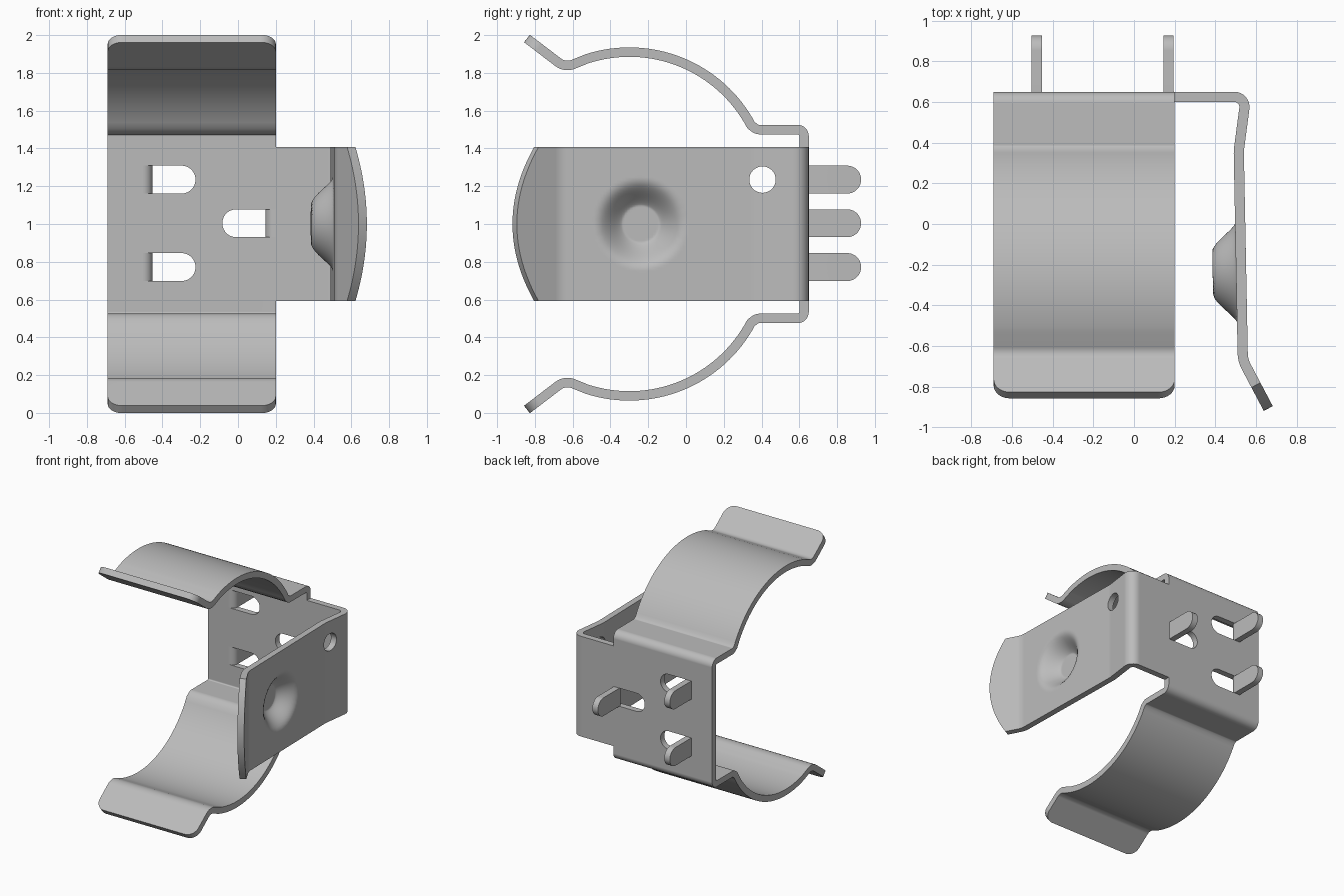
import bpy, bmesh, math
from mathutils import Vector

THICK = 0.05
MID_Z = 1.0

if "Cube" in bpy.data.objects:
    bpy.data.objects.remove(bpy.data.objects["Cube"], do_unlink=True)

steel = bpy.data.materials.new("grey steel")
steel.use_nodes = True
colour = (0.5, 0.5, 0.5, 1)
steel.diffuse_color = colour
steel.node_tree.nodes["Principled BSDF"].inputs["Base Color"].default_value = colour


def rounded_path(corners, steps=8):
    """Polyline through (a, b, radius) corners, with each corner filleted."""
    pts = [Vector(c[:2]) for c in corners]
    out = [pts[0]]
    for i in range(1, len(pts) - 1):
        p, r = pts[i], corners[i][2]
        d0, d1 = (pts[i - 1] - p).normalized(), (pts[i + 1] - p).normalized()
        if r == 0:
            out.append(p)
            continue
        half = d0.angle(d1) / 2
        centre = p + (d0 + d1).normalized() * (r / math.sin(half))
        start = p + d0 * (r / math.tan(half)) - centre
        end = p + d1 * (r / math.tan(half)) - centre
        sweep = start.angle_signed(end)
        for k in range(steps + 1):
            a = -sweep * k / steps
            c, s = math.cos(a), math.sin(a)
            out.append(centre + Vector((start.x * c - start.y * s,
                                        start.x * s + start.y * c)))
    return out + [pts[-1]]


def subdivide(path, step):
    """Split every segment but the last one to at most the given step."""
    out = [path[0]]
    for a, b in zip(path[:-2], path[1:-1]):
        n = max(1, math.ceil((b - a).length / step))
        out += [a.lerp(b, k / n) for k in range(1, n + 1)]
    return out + [path[-1]]


def sheet(name, path, stations, trim, place, both_ends=False, shape=None):
    """Bent strip: the path swept over the stations, ends shortened by trim."""
    bm = bmesh.new()
    columns = []
    for t in stations:
        row = [p.copy() for p in path]
        row[-1] -= (path[-1] - path[-2]).normalized() * trim(t)
        if both_ends:
            row[0] -= (path[0] - path[1]).normalized() * trim(t)
        co = [Vector(place(p.x, p.y, t)) for p in row]
        columns.append([bm.verts.new(shape(v) if shape else v) for v in co])
    for c0, c1 in zip(columns, columns[1:]):
        for i in range(len(path) - 1):
            bm.faces.new((c0[i], c0[i + 1], c1[i + 1], c1[i]))
    mesh = bpy.data.meshes.new(name)
    bm.to_mesh(mesh)
    bm.free()
    mesh.materials.append(steel)
    obj = bpy.data.objects.new(name, mesh)
    bpy.context.collection.objects.link(obj)
    solid = obj.modifiers.new("thickness", "SOLIDIFY")
    solid.thickness, solid.offset, solid.use_even_offset = THICK, 0, True
    return obj


def cutter(name, outline, place):
    """Prism through the outline, used for holes."""
    bm = bmesh.new()
    ends = [[bm.verts.new(place(a, b, d)) for a, b in outline] for d in (-0.15, 0.15)]
    n = len(outline)
    bm.faces.new(ends[0])
    bm.faces.new(ends[1])
    for i in range(n):
        j = (i + 1) % n
        bm.faces.new((ends[0][i], ends[0][j], ends[1][j], ends[1][i]))
    bmesh.ops.recalc_face_normals(bm, faces=bm.faces)
    mesh = bpy.data.meshes.new(name)
    bm.to_mesh(mesh)
    bm.free()
    mesh.materials.append(steel)
    obj = bpy.data.objects.new(name, mesh)
    obj.hide_render = True
    bpy.context.collection.objects.link(obj)
    return obj


def finish(obj, cutters=()):
    """Cut the holes, apply the modifiers and shade smooth."""
    for c in cutters:
        cut = obj.modifiers.new("cut", "BOOLEAN")
        cut.object, cut.operation, cut.solver = c, "DIFFERENCE", "EXACT"
    bpy.ops.object.select_all(action="DESELECT")
    bpy.context.view_layer.objects.active = obj
    obj.select_set(True)
    for m in list(obj.modifiers):
        bpy.ops.object.modifier_apply(modifier=m.name)
    bpy.ops.object.shade_smooth_by_angle(angle=math.radians(35))
    weighted = obj.modifiers.new("weighted normals", "WEIGHTED_NORMAL")
    weighted.keep_sharp = True
    for c in cutters:
        bpy.data.objects.remove(c, do_unlink=True)


def arc(cx, cy, r, a0, a1, n):
    return [(cx + r * math.cos(math.radians(a0 + (a1 - a0) * k / n)),
             cy + r * math.sin(math.radians(a0 + (a1 - a0) * k / n))) for k in range(n + 1)]


# Back plate with the upper and lower spring arms, one strip bent in side profile
upper = [(0.625, 1.5, 0.035), (0.375, 1.5, 0.04)]
upper += [(y, z, 0) for y, z in arc(-0.3, 1.18, 0.73, 28, 108, 32)]
upper += [(-0.64, 1.828, 0.08), (-0.842, 1.982, 0)]
lower = [(y, 2 * MID_Z - z, r) for y, z, r in reversed(upper)]
LEFT, RIGHT, CORNER = -0.69, 0.2, 0.08
corner = [CORNER * (1 - math.cos(math.pi / 2 * k / 8)) for k in range(9)]
stations = [LEFT + d for d in corner] + [RIGHT - d for d in reversed(corner)]


def lip_trim(x):
    d = min(x - LEFT, RIGHT - x, CORNER)
    return CORNER - math.sqrt(max(0, CORNER ** 2 - (CORNER - d) ** 2))


clip = sheet("back_plate_and_spring_arms", rounded_path(lower + upper), stations,
             lip_trim, lambda y, z, x: (x, y, z), both_ends=True)

# Bent tabs, each with the rounded slot it was folded out of
HALF = 0.074
slots = []
for name, x, z, side in (("upper_tab", -0.478, 1.235, 1), ("lower_tab", -0.478, 0.772, 1),
                         ("middle_tab", 0.17, 1.004, -1)):
    root = x - side * 0.028
    path = rounded_path([(root, 0.625, 0), (x, 0.625, 0.026), (x, 0.927, 0)])
    offsets = [-HALF * math.cos(math.pi * k / 20) for k in range(21)]
    tab = sheet(name, path, offsets,
                lambda t: HALF - math.sqrt(max(0, HALF ** 2 - t * t)),
                lambda a, b, t, z=z: (a, b, z + t))
    finish(tab)
    centre = x + side * (0.253 - HALF)
    ends = [(centre + side * a, z + b) for a, b in arc(0, 0, HALF, -90, 90, 20)]
    outline = [(root, z - HALF)] + ends + [(root, z + HALF)]
    slots.append(cutter(name + "_slot", outline, lambda a, b, d: (a, 0.625 + d, b)))
finish(clip, slots)

# Side arm with a flared rounded end, a pressed dimple and a round hole
WIDTH = 0.408


def press_dimple(v):
    r = math.hypot(v.y + 0.24, v.z - MID_Z)
    k = min(1, max(0, (0.235 - r) / 0.13))
    if v.x > 0.4:
        v.x -= 0.115 * (0.5 * k + 0.5 * k * k * (3 - 2 * k))
    return v


path = rounded_path([(RIGHT, 0.625, 0), (0.55, 0.625, 0.05), (0.515, 0.36, 0.25),
                     (0.535, -0.67, 0.15), (0.66, -0.907, 0)])
arm = sheet("side_arm", subdivide(path, 0.015),
            [MID_Z + WIDTH * (k / 28 - 1) for k in range(57)],
            lambda z: 0.13 * ((z - MID_Z) / WIDTH) ** 2,
            lambda x, y, z: (x, y, z), shape=press_dimple)
hole = cutter("side_hole", arc(0.405, 1.235, 0.07, 0, 350, 35),
              lambda a, b, d: (0.52 + d, a, b))
finish(arm, [hole])
